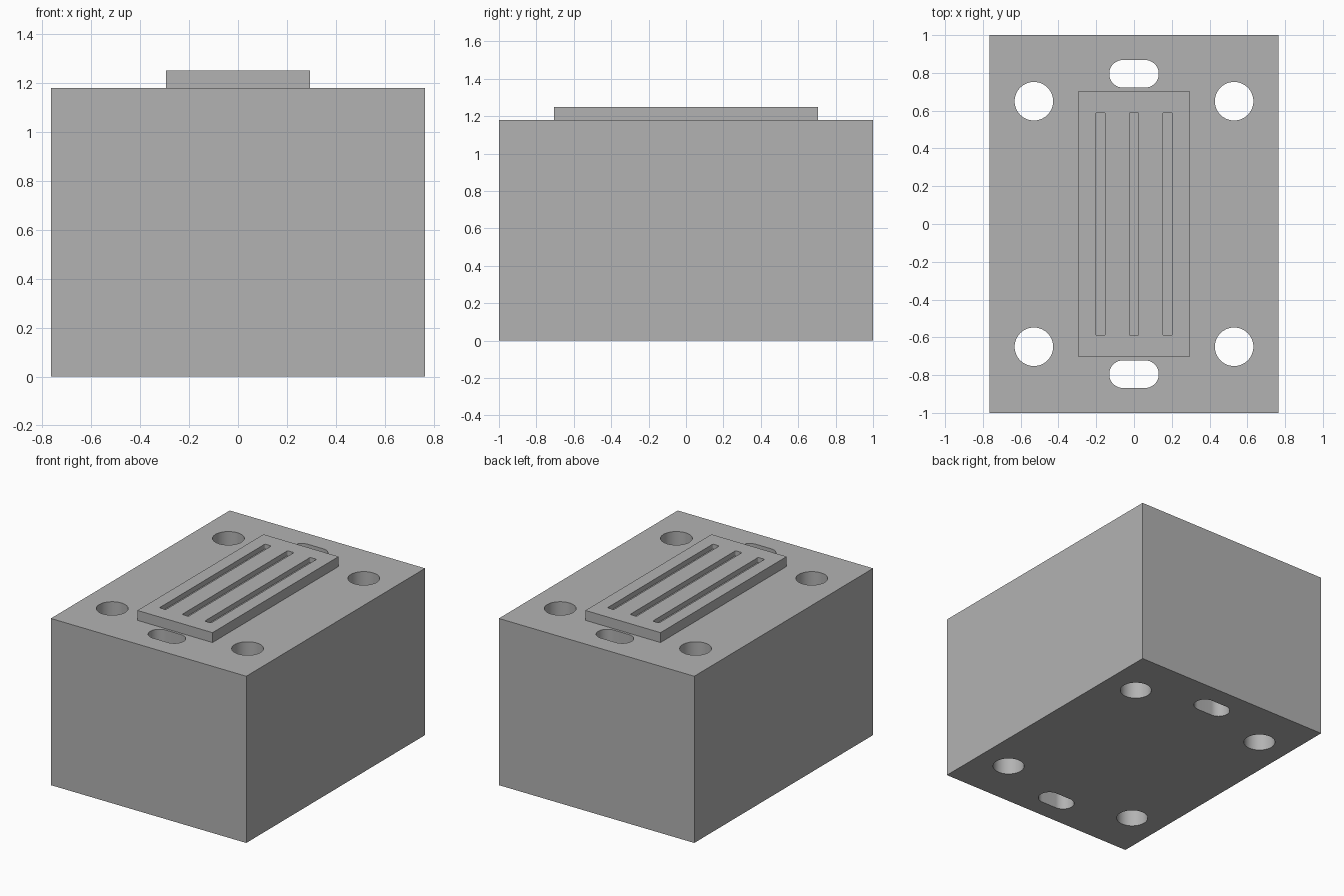
import bpy
import bmesh
from math import sin, cos, pi, radians

cube = bpy.data.objects.get("Cube")
if cube:
    bpy.data.objects.remove(cube, do_unlink=True)

GREY = (0.448, 0.448, 0.448, 1.0)
grey = bpy.data.materials.new("plain grey")
grey.use_nodes = True
grey.diffuse_color = GREY
grey.node_tree.nodes["Principled BSDF"].inputs["Base Color"].default_value = GREY


def prism(name, width, depth, bottom, top, x=0, y=0, radius=0, steps=16):
    """Upright block, its four vertical corners rounded when a radius is given."""
    bm = bmesh.new()
    verts = []
    for quarter, (sx, sy) in enumerate([(1, 1), (-1, 1), (-1, -1), (1, -1)]):
        cx = x + sx * (width / 2 - radius)
        cy = y + sy * (depth / 2 - radius)
        for i in range(steps + 1 if radius else 1):
            a = (quarter + i / steps) * pi / 2
            verts.append(bm.verts.new((cx + radius * cos(a), cy + radius * sin(a), bottom)))
    bmesh.ops.remove_doubles(bm, verts=verts, dist=1e-5)
    base = bm.faces.new([v for v in verts if v.is_valid])
    sides = bmesh.ops.extrude_face_region(bm, geom=[base])
    raised = [g for g in sides["geom"] if isinstance(g, bmesh.types.BMVert)]
    bmesh.ops.translate(bm, verts=raised, vec=(0, 0, top - bottom))
    bmesh.ops.recalc_face_normals(bm, faces=bm.faces)
    mesh = bpy.data.meshes.new(name)
    bm.to_mesh(mesh)
    bm.free()
    mesh.materials.append(grey)
    obj = bpy.data.objects.new(name, mesh)
    bpy.context.collection.objects.link(obj)
    return obj


def carve(target, cutters):
    """Subtract the cutters, then smooth the curved walls."""
    bpy.ops.object.select_all(action='DESELECT')
    target.select_set(True)
    bpy.context.view_layer.objects.active = target
    for cutter in cutters:
        mod = target.modifiers.new("cut", 'BOOLEAN')
        mod.operation = 'DIFFERENCE'
        mod.solver = 'EXACT'
        mod.object = cutter
        bpy.ops.object.modifier_apply(modifier=mod.name)
        bpy.data.objects.remove(cutter, do_unlink=True)
    bpy.ops.object.shade_smooth_by_angle(angle=radians(30))


BODY_TOP, PLATE_TOP = 1.18, 1.25

# Main block with four round holes and two oblong slots right through it
body = prism("body_block", 1.53, 2.0, 0, BODY_TOP)
through = []
for sy in (-1, 1):
    through.append(prism("slot_cutter", 0.262, 0.146, -0.1, 1.3, y=sy * 0.795, radius=0.0725))
    for sx in (-1, 1):
        through.append(prism("hole_cutter", 0.204, 0.204, -0.1, 1.3,
                             x=sx * 0.53, y=sy * 0.65, radius=0.102))
carve(body, through)

# Raised plate with three shallow lengthwise grooves
plate = prism("raised_plate", 0.588, 1.41, BODY_TOP, PLATE_TOP)
grooves = [prism("groove_cutter", 0.05, 1.18, PLATE_TOP - 0.035, PLATE_TOP + 0.1,
                 x=i * 0.177, radius=0.008, steps=4) for i in (-1, 0, 1)]
carve(plate, grooves)
